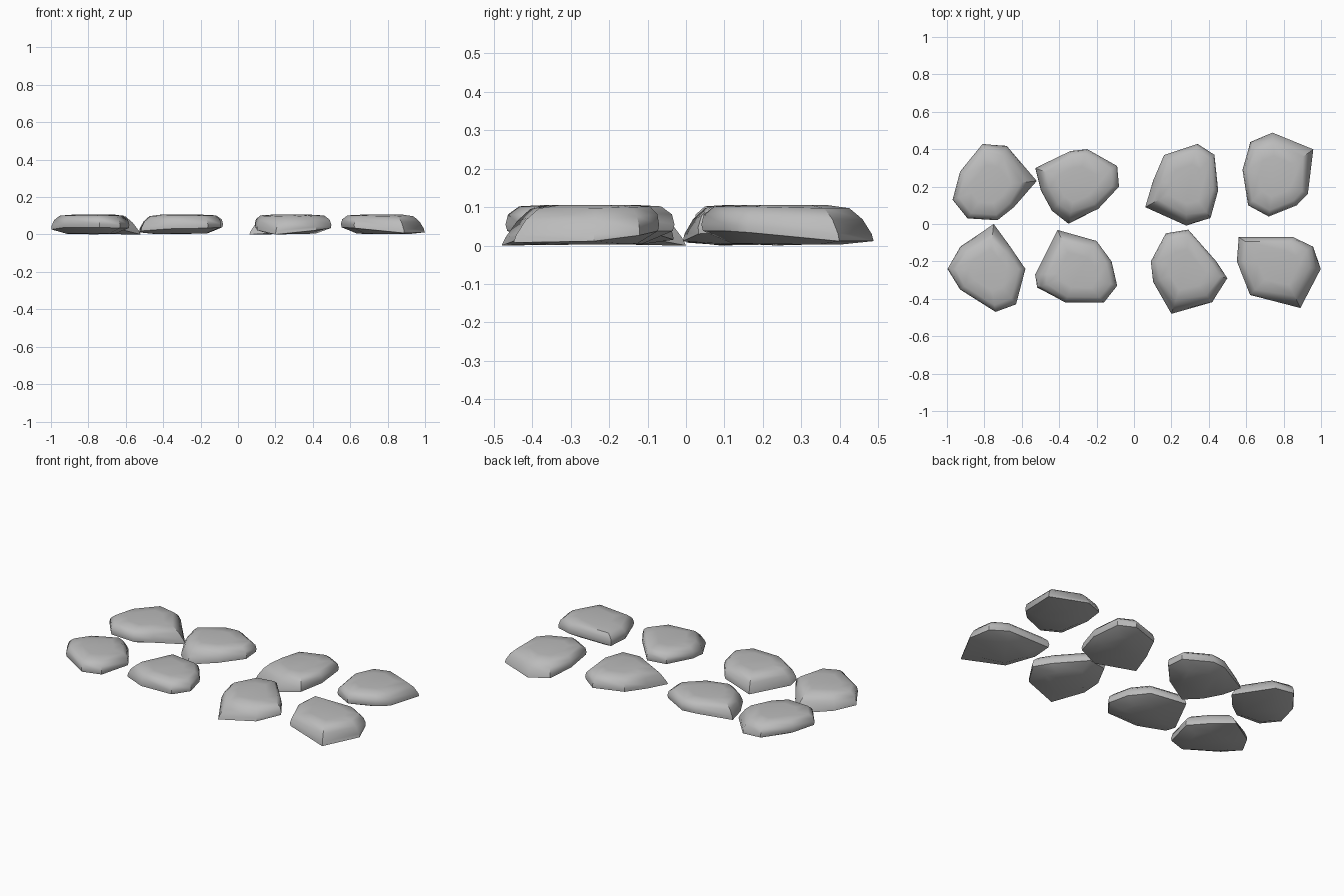
import bpy, bmesh, math

if "Cube" in bpy.data.objects:
    bpy.data.objects.remove(bpy.data.objects["Cube"])

grey = bpy.data.materials.new("stone_grey")
grey.diffuse_color = (0.5, 0.5, 0.5, 1)
grey.use_nodes = True
grey.node_tree.nodes["Principled BSDF"].inputs["Base Color"].default_value = grey.diffuse_color


def stone(name, outline):
    """Flat-topped pebble. outline = (x, y, tip): tip 0 is a blunt upright edge, 1 a low pointed wedge."""
    n = len(outline)
    cx = sum(p[0] for p in outline) / n
    cy = sum(p[1] for p in outline) / n
    # (scale, scale change at tips, z, z change at tips), from underside to top
    levels = [(0.62, 0.0, 0.012, -0.004),
              (0.98, 0.02, 0.045, -0.038),
              (1.0, -0.04, 0.062, -0.035),
              (0.97, -0.14, 0.088, -0.018),
              (0.84, -0.16, 0.109, -0.007),
              (0.50, -0.05, 0.113, 0.0)]
    bm = bmesh.new()
    rings = []
    for s, ds, z, dz in levels:
        rings.append([bm.verts.new((cx + (x - cx) * (s + ds * t),
                                    cy + (y - cy) * (s + ds * t),
                                    z + dz * t)) for x, y, t in outline])
    for a, b in zip(rings, rings[1:]):
        for i in range(n):
            j = (i + 1) % n
            bm.faces.new((a[i], a[j], b[j], b[i]))
    bm.faces.new(rings[0])
    bm.faces.new(rings[-1])
    bmesh.ops.recalc_face_normals(bm, faces=bm.faces)
    me = bpy.data.meshes.new(name)
    bm.to_mesh(me)
    bm.free()
    me.materials.append(grey)
    ob = bpy.data.objects.new(name, me)
    bpy.context.collection.objects.link(ob)
    bpy.ops.object.select_all(action='DESELECT')
    ob.select_set(True)
    bpy.context.view_layer.objects.active = ob
    bpy.ops.object.shade_smooth_by_angle(angle=math.radians(42))


# Back row, left to right
stone("back_stone_1", [(-.81, .43, .2), (-.68, .42, .5), (-.52, .23, 1), (-.64, .09, .2),
                       (-.73, .02, 0), (-.89, .03, 0), (-.97, .13, 0), (-.93, .28, 0)])
stone("back_stone_2", [(-.53, .30, .6), (-.34, .39, 0), (-.25, .40, 0), (-.09, .31, 0), (-.08, .20, 0),
                       (-.19, .08, .2), (-.35, .0, .8), (-.44, .07, .6), (-.50, .18, .6)])
stone("back_stone_3", [(.16, .37, .2), (.34, .43, .2), (.43, .37, 0), (.45, .18, 0),
                       (.41, .03, .2), (.28, -.01, .7), (.06, .09, 1), (.10, .23, .6)])
stone("back_stone_4", [(.62, .44, .5), (.74, .49, .7), (.96, .40, .7), (.93, .16, .1),
                       (.87, .10, 0), (.72, .04, 0), (.61, .10, 0), (.58, .29, 0)])

# Front row, left to right
stone("front_stone_1", [(-.75, 0, 1), (-.66, -.12, .4), (-.58, -.24, .1), (-.63, -.43, .1),
                        (-.74, -.47, 0), (-.93, -.35, 0), (-1, -.24, .3), (-.93, -.12, .5)])
stone("front_stone_2", [(-.41, -.03, .6), (-.20, -.09, .1), (-.12, -.20, 0), (-.09, -.33, 0),
                        (-.16, -.42, .1), (-.37, -.42, .2), (-.52, -.34, .5), (-.53, -.27, .7)])
stone("front_stone_3", [(.17, -.05, 0), (.29, -.03, 0), (.44, -.20, 0), (.50, -.29, .1),
                        (.42, -.42, .4), (.20, -.48, 1), (.10, -.31, .4), (.09, -.20, 0)])
stone("front_stone_4", [(.56, -.07, 0), (.85, -.07, 0), (.96, -.12, .3), (1, -.24, .7),
                        (.89, -.45, .8), (.62, -.38, .1), (.55, -.20, 0)])

# Rest the lowest tip exactly on the ground
low = min((v.co.z for o in bpy.data.objects for v in o.data.vertices))
for o in bpy.data.objects:
    o.location.z = -low
